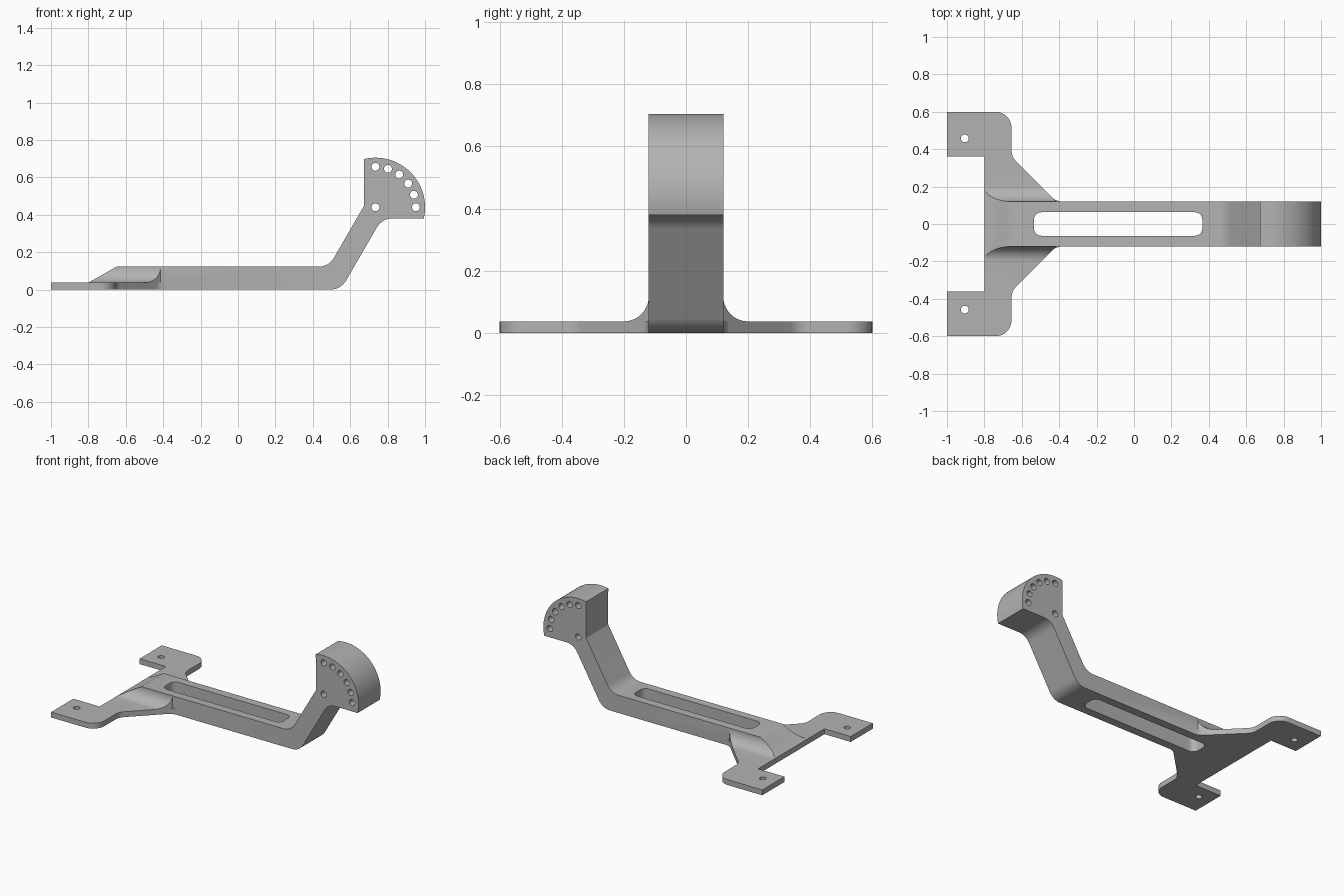
import bpy, bmesh, math
from mathutils import Vector

if "Cube" in bpy.data.objects:
    bpy.data.objects.remove(bpy.data.objects["Cube"], do_unlink=True)

grey = bpy.data.materials.new("light grey")
grey.use_nodes = True
colour = (0.45, 0.45, 0.45, 1)
grey.diffuse_color = colour
grey.node_tree.nodes["Principled BSDF"].inputs["Base Color"].default_value = colour


def arc(cx, cy, r, start, end, steps):
    angles = [math.radians(start + (end - start) * i / steps) for i in range(steps + 1)]
    return [(cx + r * math.cos(a), cy + r * math.sin(a)) for a in angles]


def rounded(corners, steps=8):
    """Outline from (x, y, radius) corners; a radius of zero stays sharp."""
    out = []
    for i, (x, y, r) in enumerate(corners):
        p = Vector((x, y))
        if not r:
            out.append((x, y))
            continue
        a = (Vector(corners[i - 1][:2]) - p).normalized()
        b = (Vector(corners[(i + 1) % len(corners)][:2]) - p).normalized()
        half = a.angle(b) / 2
        centre = p + (a + b).normalized() * (r / math.sin(half))
        u = p + a * (r / math.tan(half)) - centre
        v = p + b * (r / math.tan(half)) - centre
        turn = u.angle(v)
        for k in range(steps + 1):
            t = k / steps
            q = centre + (u * math.sin((1 - t) * turn) + v * math.sin(t * turn)) / math.sin(turn)
            out.append((q.x, q.y))
    return out


def prism(name, outline, low, high, place):
    """Extrude an outline between two depths; place maps (u, v, depth) to xyz."""
    bm = bmesh.new()
    ends = [[bm.verts.new(place(u, v, d)) for u, v in outline] for d in (low, high)]
    bm.faces.new(ends[0])
    bm.faces.new(ends[1])
    n = len(outline)
    for i in range(n):
        j = (i + 1) % n
        bm.faces.new((ends[0][i], ends[0][j], ends[1][j], ends[1][i]))
    bmesh.ops.recalc_face_normals(bm, faces=bm.faces)
    mesh = bpy.data.meshes.new(name)
    bm.to_mesh(mesh)
    bm.free()
    mesh.materials.append(grey)
    obj = bpy.data.objects.new(name, mesh)
    bpy.context.collection.objects.link(obj)
    return obj


def flat(u, v, d):
    return (u, v, d)


def side(u, v, d):
    return (u, d, v)


def along(u, v, d):
    return (d, u, v)


def slice_off(obj, point, normal):
    """Remove the part in front of a plane and cap the cut."""
    bm = bmesh.new()
    bm.from_mesh(obj.data)
    cut = bmesh.ops.bisect_plane(bm, geom=bm.verts[:] + bm.edges[:] + bm.faces[:],
                                 plane_co=point, plane_no=normal, clear_outer=True)
    edges = [e for e in cut["geom_cut"] if isinstance(e, bmesh.types.BMEdge)]
    bmesh.ops.holes_fill(bm, edges=edges, sides=0)
    bmesh.ops.recalc_face_normals(bm, faces=bm.faces)
    bm.to_mesh(obj.data)
    bm.free()


def combine(target, tool, operation):
    mod = target.modifiers.new(operation.title(), "BOOLEAN")
    mod.operation, mod.object, mod.solver = operation, tool, "EXACT"
    bpy.context.view_layer.objects.active = target
    bpy.ops.object.modifier_apply(modifier=mod.name)
    bpy.data.objects.remove(tool, do_unlink=True)


HALF, ARM_Z, PLATE_Z = 0.12, 0.122, 0.037
HUB = (0.735, 0.44)

# Bent arm with the quadrant head
lower = rounded([(-0.8, 0, 0), (0.55, 0, 0.095), (0.77, 0.38, 0.095), (0.993, 0.38, 0)])
head = arc(*HUB, 0.265, -13.1, 103.1, 32)
upper = rounded([(0.675, 0.45, 0), (0.485, ARM_Z, 0.095), (-0.65, ARM_Z, 0), (-0.8, PLATE_Z, 0)])
bracket = prism("mounting_bracket", lower[:-1] + head + upper, -HALF, HALF, side)

# Forked base plate
half_plate = [(-0.8, 0.36, 0), (-1, 0.36, 0), (-1, 0.6, 0), (-0.655, 0.6, 0.085),
              (-0.655, 0.36, 0.08), (-0.425, 0.13, 0.05), (-0.39, 0.119, 0)]
mirrored = [(x, -y, r) for x, y, r in reversed(half_plate)]
plate = prism("base_plate", rounded(half_plate + mirrored), 0, PLATE_Z, flat)
combine(bracket, plate, "UNION")

# Concave fillets between arm and plate, trimmed by the ramp and the diagonal edge
for s in (1, -1):
    curve = arc(0.2, 0.117, 0.08, 180, 270, 12)
    section = [(0.1, 0.01), (0.1, 0.117)] + curve + [(0.2, 0.01)]
    fillet = prism("fillet", [(s * y, z) for y, z in section], -0.8, -0.38, along)
    slice_off(fillet, (-0.8, 0, PLATE_Z), (PLATE_Z - ARM_Z, 0, 0.15))
    slice_off(fillet, (-0.425, s * 0.13, 0), (1, s, 0))
    combine(bracket, fillet, "UNION")

# Long slot through the arm
slot = rounded([(-0.535, -0.063, 0.04), (0.365, -0.063, 0.04),
                (0.365, 0.063, 0.04), (-0.535, 0.063, 0.04)])
combine(bracket, prism("slot_cutter", slot, -0.1, 0.2, flat), "DIFFERENCE")

# Screw holes in the feet
for s in (1, -1):
    ring = arc(-0.905, s * 0.458, 0.021, 0, 345, 23)
    combine(bracket, prism("foot_hole", ring, -0.1, 0.2, flat), "DIFFERENCE")

# Pivot hole and the arc of adjustment holes
centres = [HUB] + arc(*HUB, 0.216, 0, 90, 5)
for x, z in centres:
    ring = arc(x, z, 0.021, 0, 345, 23)
    combine(bracket, prism("angle_hole", ring, -0.3, 0.3, side), "DIFFERENCE")

bpy.ops.object.select_all(action="DESELECT")
bracket.select_set(True)
bpy.context.view_layer.objects.active = bracket
bpy.ops.object.shade_smooth_by_angle(angle=math.radians(30))
